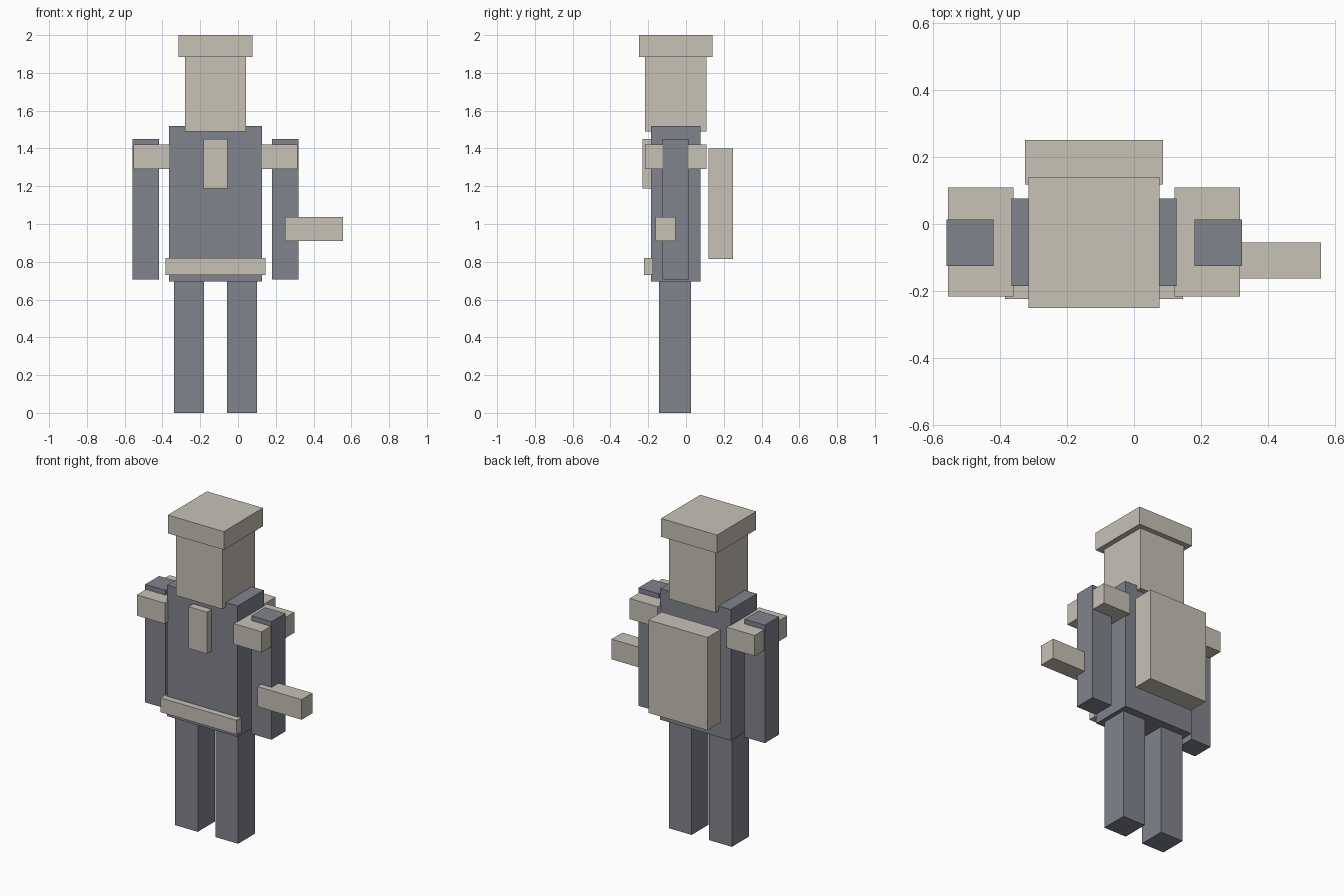
import bpy

cube = bpy.data.objects.get("Cube")
if cube:
    bpy.data.objects.remove(cube, do_unlink=True)


def make_material(name, rgb):
    mat = bpy.data.materials.new(name)
    mat.use_nodes = True
    color = (*rgb, 1)
    mat.diffuse_color = color
    bsdf = next(n for n in mat.node_tree.nodes if n.type == 'BSDF_PRINCIPLED')
    bsdf.inputs["Base Color"].default_value = color
    bsdf.inputs["Roughness"].default_value = 0.9
    return mat


khaki = make_material("pale khaki", (0.57, 0.54, 0.47))
slate = make_material("slate grey", (0.22, 0.23, 0.27))


def box(name, mat, x, y, z):
    """Box spanning the given (low, high) range on each axis."""
    spans = (x, y, z)
    bpy.ops.mesh.primitive_cube_add(size=1, location=[(a + b) / 2 for a, b in spans])
    obj = bpy.context.object
    obj.name = obj.data.name = name
    obj.scale = [b - a for a, b in spans]
    bpy.ops.object.transform_apply(location=False, rotation=False, scale=True)
    obj.data.materials.append(mat)
    return obj


# The body is symmetric about this line; the held item shifts it off centre
MID = -0.119


def centred(half):
    return (MID - half, MID + half)


def pair(name, mat, inner, outer, y, z):
    box("left_" + name, mat, (MID + inner, MID + outer), y, z)
    box("right_" + name, mat, (MID - outer, MID - inner), y, z)


# Head and cap
box("head", khaki, centred(0.162), (-0.217, 0.108), (1.49, 1.89))
box("cap", khaki, centred(0.195), (-0.25, 0.14), (1.885, 2.0))

# Body and limbs
box("torso", slate, centred(0.246), (-0.184, 0.076), (0.695, 1.52))
pair("leg", slate, 0.061, 0.22, (-0.143, 0.027), (0, 0.695))
pair("arm", slate, 0.299, 0.44, (-0.125, 0.014), (0.707, 1.45))

# Gear
pair("shoulder_pad", khaki, 0.24, 0.435, (-0.216, 0.109), (1.29, 1.42))
box("chest_pouch", khaki, centred(0.064), (-0.229, -0.17), (1.187, 1.45))
box("belt", khaki, centred(0.265), (-0.223, -0.175), (0.73, 0.82))
box("backpack", khaki, centred(0.206), (0.118, 0.25), (0.815, 1.4))
box("held_item", khaki, (0.248, 0.557), (-0.162, -0.055), (0.91, 1.037))
